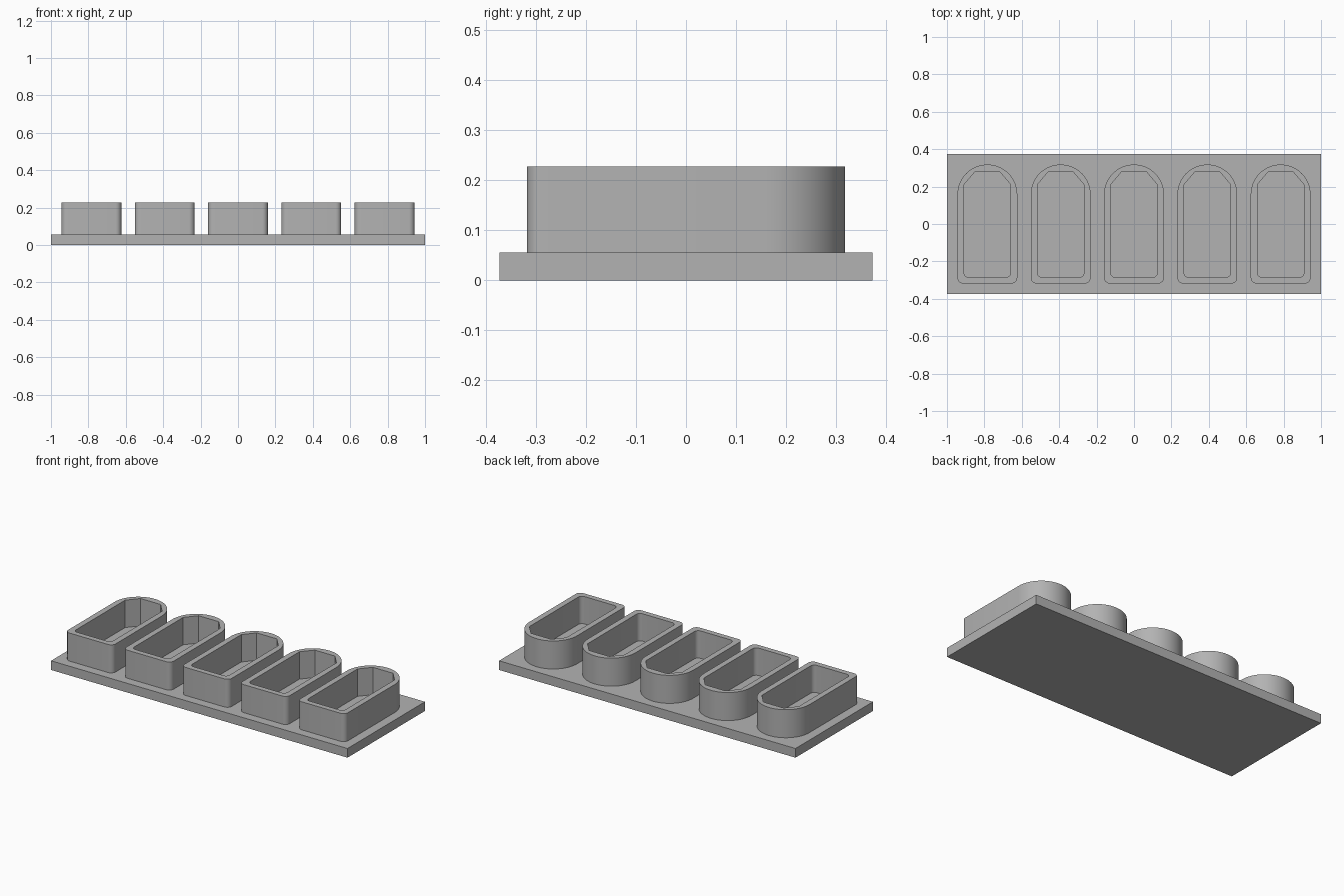
import bpy, bmesh, math

if "Cube" in bpy.data.objects:
    bpy.data.objects.remove(bpy.data.objects["Cube"])

gray = bpy.data.materials.new("gray")
gray.use_nodes = True
gray.diffuse_color = (0.45, 0.45, 0.45, 1)
gray.node_tree.nodes["Principled BSDF"].inputs["Base Color"].default_value = gray.diffuse_color

BASE_TOP, RIM, FLOOR = 0.056, 0.227, 0.06


def arc(cx, cy, r, start, end, steps):
    angles = [math.radians(start + (end - start) * i / steps) for i in range(steps + 1)]
    return [(cx + r * math.cos(a), cy + r * math.sin(a)) for a in angles]


def finish(name, bm, smooth=True):
    bmesh.ops.recalc_face_normals(bm, faces=bm.faces)
    mesh = bpy.data.meshes.new(name)
    bm.to_mesh(mesh)
    bm.free()
    mesh.materials.append(gray)
    obj = bpy.data.objects.new(name, mesh)
    bpy.context.collection.objects.link(obj)
    if smooth:
        bpy.ops.object.select_all(action="DESELECT")
        obj.select_set(True)
        bpy.context.view_layer.objects.active = obj
        bpy.ops.object.shade_smooth_by_angle(angle=math.radians(30))
    return obj


def square_end(half, front, r):
    # Two rounded front corners, running left to right
    return (arc(-half + r, front + r, r, 180, 270, 6)
            + arc(half - r, front + r, r, 270, 360, 6))


# Base plate
bm = bmesh.new()
bmesh.ops.create_cube(bm, size=1)
for v in bm.verts:
    v.co = (v.co.x * 2, v.co.y * 0.746, (v.co.z + 0.5) * BASE_TOP)
finish("base_plate", bm, False)

# Cup outlines: round back outside, chamfered back inside
outer = square_end(0.16, -0.318, 0.03) + arc(0, 0.158, 0.16, 0, 180, 32)
inner = square_end(0.125, -0.285, 0.025) + [
    (0.125, 0.21), (0.068, 0.277), (-0.068, 0.277), (-0.125, 0.21)]


def make_cup(name, x):
    bm = bmesh.new()

    def ring(points, z):
        verts = [bm.verts.new((x + px, py, z)) for px, py in points]
        edges = [bm.edges.new((verts[i - 1], verts[i])) for i in range(len(verts))]
        return verts, edges

    def wall(a, b):
        for i in range(len(a)):
            bm.faces.new((a[i - 1], a[i], b[i], b[i - 1]))

    foot, _ = ring(outer, BASE_TOP)
    lip, lip_edges = ring(outer, RIM)
    mouth, mouth_edges = ring(inner, RIM)
    floor, _ = ring(inner, FLOOR)
    wall(foot, lip)
    wall(mouth, floor)
    bm.faces.new(floor)
    bm.faces.new(foot)
    bmesh.ops.triangle_fill(bm, edges=lip_edges + mouth_edges, use_beauty=True)
    finish(name, bm)


# Row of five cups
for i in range(5):
    make_cup(f"cup_{i + 1}", (i - 2) * 0.392)
